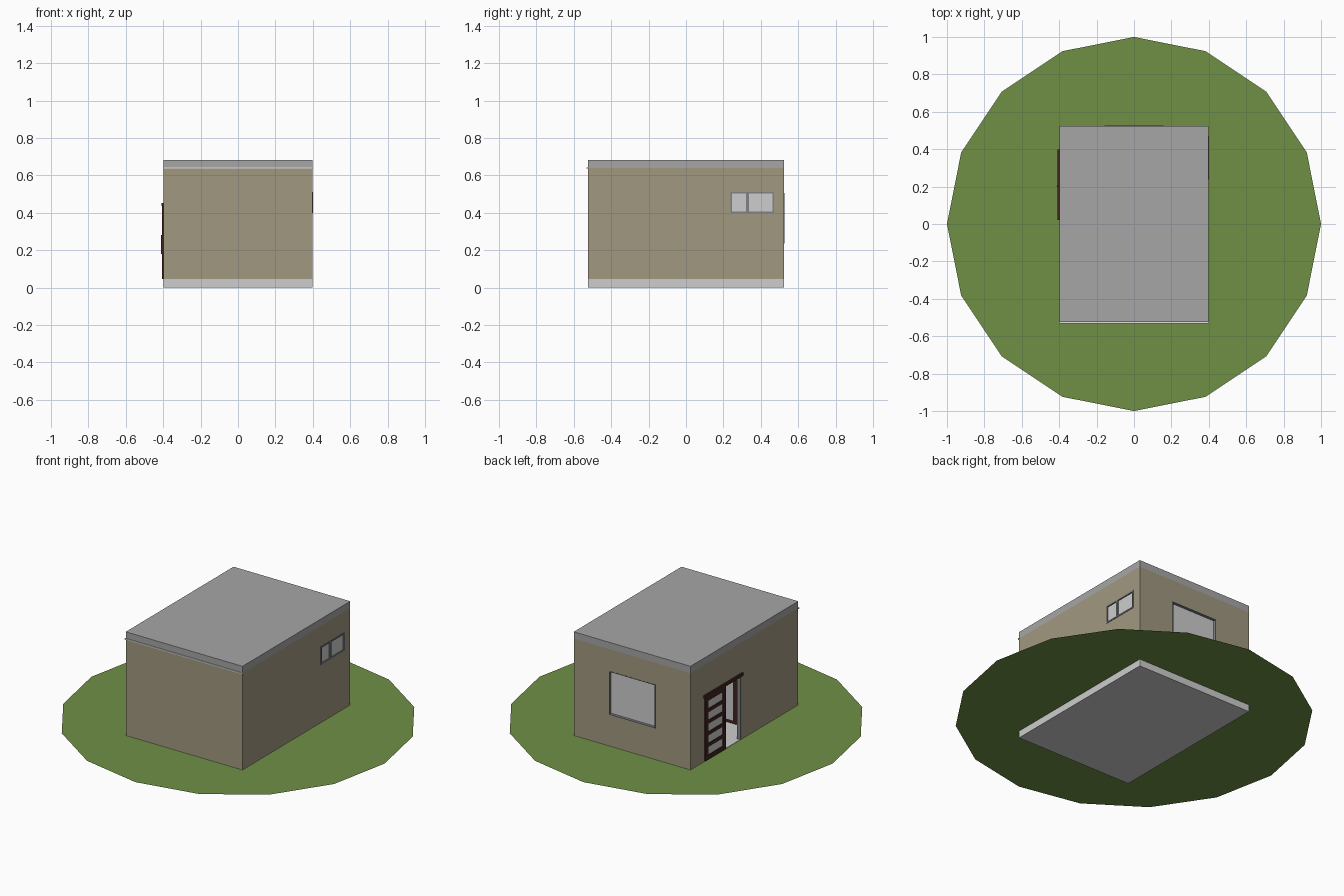
import bpy, bmesh, math

if "Cube" in bpy.data.objects:
    bpy.data.objects.remove(bpy.data.objects["Cube"])


def mat(name, r, g, b):
    lin = lambda c: (c / 255 / 12.92) if c < 11 else ((c / 255 + 0.055) / 1.055) ** 2.4
    m = bpy.data.materials.new(name)
    m.diffuse_color = (lin(r), lin(g), lin(b), 1)
    m.use_nodes = True
    m.node_tree.nodes["Principled BSDF"].inputs["Base Color"].default_value = m.diffuse_color
    return m


GRASS = mat("grass_green", 112, 144, 70)
WALL = mat("wall_tan", 160, 152, 128)
ROOF = mat("roof_grey", 166, 166, 166)
PALE = mat("pale_grey", 204, 205, 204)
FRAME = mat("frame_grey", 128, 130, 134)
BROWN = mat("dark_brown", 62, 34, 30)
TRIM = mat("trim_white", 228, 228, 228)


def box(name, x, y, z, material):
    """Box from (min, max) ranges on each axis."""
    bm = bmesh.new()
    bmesh.ops.create_cube(bm, size=1)
    for v in bm.verts:
        for i, (a, b) in enumerate((x, y, z)):
            v.co[i] = a if v.co[i] < 0 else b
    me = bpy.data.meshes.new(name)
    bm.to_mesh(me)
    bm.free()
    ob = bpy.data.objects.new(name, me)
    bpy.context.collection.objects.link(ob)
    if material:
        me.materials.append(material)
    return ob


def cut(target, x, y, z):
    """Subtract a box from the target."""
    cutter = box("cutter", x, y, z, None)
    cutter.hide_render = True
    mod = target.modifiers.new("cut", 'BOOLEAN')
    mod.operation = 'DIFFERENCE'
    mod.solver = 'EXACT'
    mod.object = cutter
    bpy.context.view_layer.objects.active = target
    bpy.ops.object.modifier_apply(modifier=mod.name)
    bpy.data.objects.remove(cutter)


def frame(name, axis, depth, u, z, t, material, bottom=True):
    """Rectangular frame in a wall; axis is the wall's normal, u the range along it."""
    def bar(part, uu, zz):
        x, y = (depth, uu) if axis == 'x' else (uu, depth)
        box(name + "_" + part, x, y, zz, material)
    bar("side_a", (u[0], u[0] + t), z)
    bar("side_b", (u[1] - t, u[1]), z)
    bar("top", (u[0] + t, u[1] - t), (z[1] - t, z[1]))
    if bottom:
        bar("bottom", (u[0] + t, u[1] - t), (z[0], z[0] + t))


X, Y, Z0, Z1, T = 0.398, 0.525, 0.045, 0.64, 0.02

# Grass disc, 16 sides
bm = bmesh.new()
bmesh.ops.create_circle(bm, cap_ends=True, segments=16, radius=1)
for v in bm.verts:
    v.co.z = Z0 - 0.002
me = bpy.data.meshes.new("grass_disc")
bm.to_mesh(me)
bm.free()
me.materials.append(GRASS)
bpy.context.collection.objects.link(bpy.data.objects.new("grass_disc", me))

# Floor slab, roof slab and front ledge under the roof
box("floor_slab", (-X, X), (-Y, Y), (0, Z0), PALE)
box("roof_slab", (-X, X), (-Y, Y), (Z1, 0.682), ROOF)
box("front_ledge", (-X - 0.004, X + 0.004), (-Y - 0.006, -Y + 0.002), (0.636, 0.642), TRIM)

# Hollow walls with openings
DOOR_Y, DOOR_Z = (0.03, 0.39), (Z0, 0.44)
BACK_X, BACK_Z = (-0.158, 0.158), (0.235, 0.505)
SIDE_Y, SIDE_Z = (0.237, 0.47), (0.40, 0.512)
walls = box("walls", (-X, X), (-Y, Y), (Z0, Z1), WALL)
cut(walls, (-X + T, X - T), (-Y + T, Y - T), (0, 1))
cut(walls, (-X - 0.1, -X + 0.1), DOOR_Y, (0, DOOR_Z[1]))
cut(walls, BACK_X, (Y - 0.1, Y + 0.1), BACK_Z)
cut(walls, (X - 0.1, X + 0.1), SIDE_Y, SIDE_Z)
walls.data.materials.clear()
for m in (WALL, PALE):
    walls.data.materials.append(m)
for p in walls.data.polygons:  # inner faces are pale
    c, n = p.center, p.normal
    inner = (abs(abs(c.x) - X + T) < 0.001 and abs(n.x) > 0.9) or \
            (abs(abs(c.y) - Y + T) < 0.001 and abs(n.y) > 0.9)
    p.material_index = 1 if inner else 0

# Back window: recessed pane with thin frame
frame("back_window_frame", 'y', (Y - T, Y + 0.001), BACK_X, BACK_Z, 0.004, FRAME)
box("back_window_pane", BACK_X, (Y - T, Y - T + 0.004), BACK_Z, PALE)

# Right window: outer frame, mullion and two panes
frame("side_window_frame", 'x', (X - T, X + 0.003), SIDE_Y, SIDE_Z, 0.008, FRAME)
box("side_window_mullion", (X - T, X + 0.003), (0.322, 0.336), (0.405, 0.507), FRAME)
box("side_window_pane", (X - 0.01, X - 0.004), SIDE_Y, SIDE_Z, PALE)

# Door opening lining and sliding rail
frame("door_lining", 'x', (-X - 0.002, -X + T), DOOR_Y, DOOR_Z, 0.012, FRAME, bottom=False)
box("door_rail", (-X - 0.01, -X), (0.022, 0.397), (0.435, 0.453), BROWN)

# Sliding door leaf with five panes
LY, LZ = (0.192, 0.39), (Z0 + 0.002, 0.437)
LX = (-X - 0.008, -X)
frame("door_leaf", 'x', LX, LY, LZ, 0.028, BROWN)
n, rail = 5, 0.022
lo, hi = LZ[0] + 0.028, LZ[1] - 0.028
pitch = (hi - lo + rail) / n
for i in range(1, n):
    z = lo + i * pitch - rail
    box(f"door_crossbar_{i}", LX, (LY[0] + 0.028, LY[1] - 0.028), (z, z + rail), BROWN)
box("door_glass", (-X - 0.004, -X - 0.001), (LY[0] + 0.02, LY[1] - 0.02), (lo - 0.005, hi + 0.005), PALE)
box("door_handle", (-X - 0.014, -X - 0.008), (0.198, 0.206), (0.18, 0.28), BROWN)

# Small cabinet seen through the doorway
box("cabinet", (-0.27, -0.17), (-0.19, -0.11), (Z0, 0.33), BROWN)
box("cabinet_panel", (-0.245, -0.18), (-0.11, -0.107), (Z0 + 0.02, 0.30), PALE)
